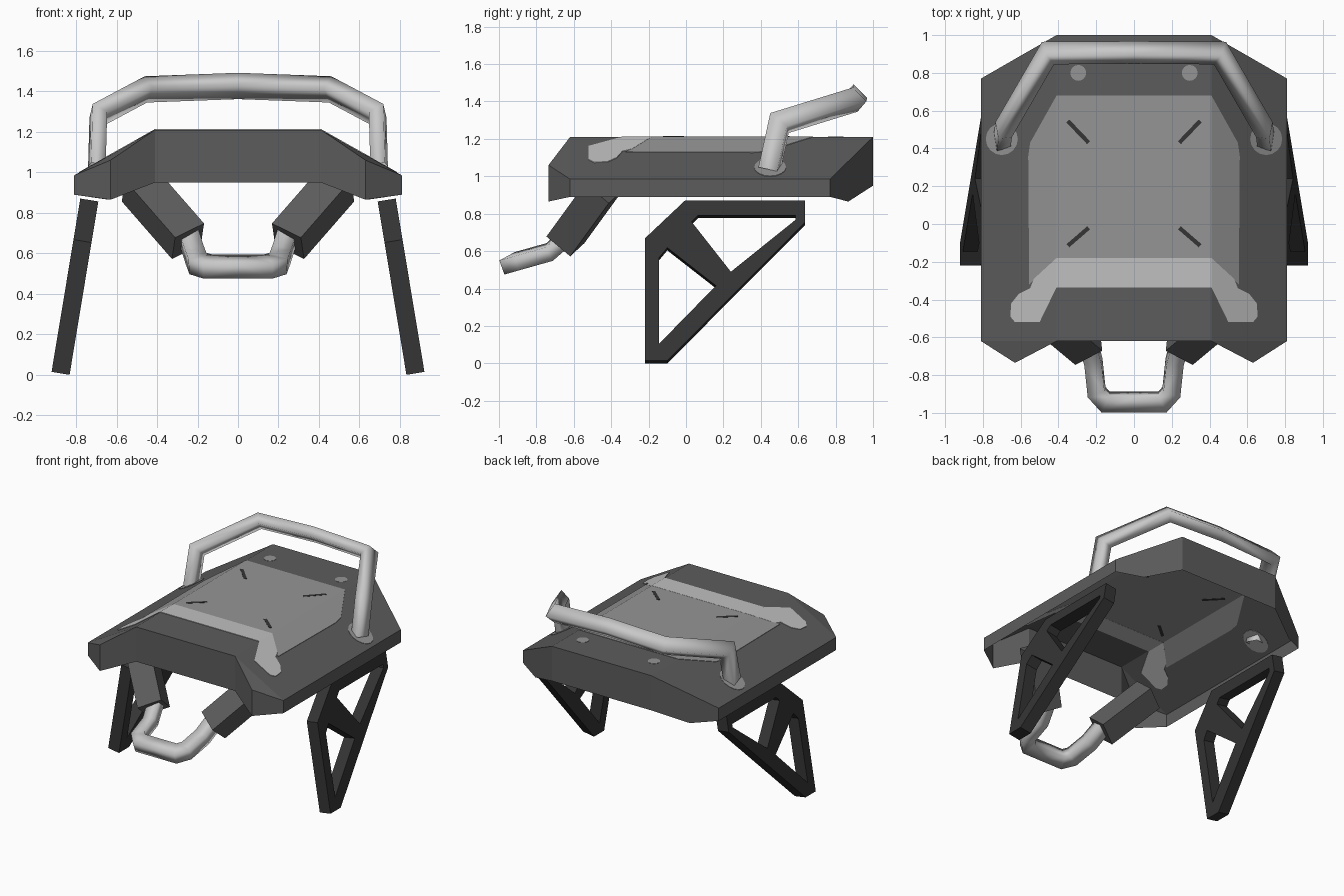
import bpy, bmesh, math
from mathutils import Vector

if "Cube" in bpy.data.objects:
    bpy.data.objects.remove(bpy.data.objects["Cube"])


def mat(name, v):
    m = bpy.data.materials.new(name)
    m.diffuse_color = (v, v, v, 1)
    m.use_nodes = True
    m.node_tree.nodes["Principled BSDF"].inputs["Base Color"].default_value = m.diffuse_color
    return m


HULL = mat("dark grey", 0.108)
PANEL = mat("mid grey", 0.30)
STRIPE = mat("light grey", 0.53)
TUBE = mat("pale metal", 0.58)
LEG = mat("near black", 0.035)


def finish(name, bm, material):
    bmesh.ops.recalc_face_normals(bm, faces=bm.faces)
    me = bpy.data.meshes.new(name)
    bm.to_mesh(me)
    bm.free()
    me.materials.append(material)
    ob = bpy.data.objects.new(name, me)
    bpy.context.collection.objects.link(ob)
    return ob


def mirrored(pts, s):
    return [(p[0] * s, *p[1:]) for p in pts]


# Main deck: open shell, half outline columns (x, y, top z, rim z), mirrored
back_in, back_mid, back_out = (.41, 1, 1.21, .95), (.64, .868, 1.081, .865), (.81, .77, .985, .89)
front_in, front_mid, front_out = (.41, -.62, 1.21, .95), (.63, -.735, 1.06, .865), (.81, -.62, .985, .89)
back_c, front_c = (0, 1, 1.21, .95), (0, -.62, 1.21, .95)
loop = [back_c, back_in, back_mid, back_out, front_out, front_mid, front_in, front_c]
T = lambda c: (c[0], c[1], c[2])
B = lambda c: (c[0], c[1], c[3])
faces = [[T(c) for c in (back_c, back_in, front_in, front_c)],
         [T(c) for c in (back_in, back_mid, back_out, front_out, front_in)],
         [T(c) for c in (front_in, front_out, front_mid)]]
for a, b in zip(loop, loop[1:]):
    faces.append([T(a), T(b), B(b), B(a)])
bm = bmesh.new()
for s in (1, -1):
    for f in faces:
        bm.faces.new([bm.verts.new(p) for p in mirrored(f, s)])
bmesh.ops.remove_doubles(bm, verts=bm.verts, dist=1e-4)
finish("deck", bm, HULL)


# Painted plates, showing on both sides of the deck sheet
def top_z(x):
    return 1.21 - .5625 * max(0, abs(x) - .41)


def plates(name, polys, material, half=.003):
    bm = bmesh.new()
    for s in (1, -1):
        for poly in polys:
            pts = mirrored(poly, s)
            a = [bm.verts.new((x, y, top_z(x) - half)) for x, y in pts]
            b = [bm.verts.new((x, y, top_z(x) + half)) for x, y in pts]
            bm.faces.new(a)
            bm.faces.new(b)
            for i in range(len(a)):
                j = (i + 1) % len(a)
                bm.faces.new((a[i], a[j], b[j], b[i]))
    return finish(name, bm, material)


def disc(cx, cy, r, n=16):
    return [(cx + r * math.cos(k * math.tau / n), cy + r * math.sin(k * math.tau / n)) for k in range(n)]


def slash(x0, y0, x1, y1, w=.011):
    d = Vector((x1 - x0, y1 - y0)).normalized() * w
    return [(x0 - d.y, y0 + d.x), (x1 - d.y, y1 + d.x), (x1 + d.y, y1 - d.x), (x0 + d.y, y0 - d.x)]


plates("deck_panel", [[(0, .68), (.41, .68), (.41, -.18), (0, -.18)],
                      [(.41, .68), (.55, .43), (.56, .36), (.555, -.32), (.41, -.18)]], PANEL)
plates("deck_stripe", [[(0, -.18), (.41, -.18), (.41, -.335), (0, -.335)],
                       [(.41, -.18), (.53, -.29), (.55, -.34), (.61, -.37), (.65, -.42),
                        (.655, -.49), (.63, -.52), (.5, -.52), (.41, -.335)]], STRIPE, .004)
plates("bar_sockets", [disc(.70, .45, .085)], PANEL)
plates("deck_dots", [disc(.295, .80, .042)], PANEL, .002)
plates("deck_slots", [slash(.35, .545, .24, .43), slash(.35, -.115, .24, -.02)], LEG, .0045)


# Smooth four-sided bent tubes: section (y, z offsets) swept outwards from the middle
def tube(name, half, section):
    pts = [Vector(p) for p in half]
    bm = bmesh.new()
    for s in (1, -1):
        ring = [pts[0] + Vector((0, y, z)) for y, z in section]
        prev = [bm.verts.new(mirrored([p], s)[0]) for p in ring]
        for i in range(1, len(pts)):
            d = (pts[i] - pts[i - 1]).normalized()
            nxt = (pts[i + 1] - pts[i]).normalized() if i + 1 < len(pts) else d
            normal = (d + nxt).normalized()
            ring = [p + d * ((pts[i] - p).dot(normal) / d.dot(normal)) for p in ring]
            cur = [bm.verts.new(mirrored([p], s)[0]) for p in ring]
            for k in range(4):
                j = (k + 1) % 4
                bm.faces.new((prev[k], prev[j], cur[j], cur[k]))
            prev = cur
    bmesh.ops.remove_doubles(bm, verts=bm.verts, dist=1e-4)
    for f in bm.faces:
        f.smooth = True
    return finish(name, bm, TUBE)


tube("rear_bar", [(0, .908, 1.427), (.455, .905, 1.41), (.69, .50, 1.285), (.697, .445, 1.035)],
     [(-.012, .065), (.06, -.008), (.012, -.065), (-.06, .008)])
tube("front_handle", [(0, -.943, .535), (.15, -.943, .535), (.198, -.89, .55), (.215, -.73, .595), (.245, -.62, .69)],
     [(-.055, .015), (-.028, -.06), (.055, -.015), (.028, .06)])

# Square arms holding the front handle
for s, side in ((1, "right"), (-1, "left")):
    d = Vector((.24, .20, .275)).normalized()
    u = Vector((.145, -.08, -.075))
    u = (u - d * u.dot(d)).normalized()
    v = d.cross(u)
    c = Vector((.247, -.645, .66))
    bm = bmesh.new()
    rings = []
    for t in (0, .43):
        rings.append([bm.verts.new(mirrored([c + d * t + u * a * .088 + v * b * .083], s)[0])
                      for a, b in ((1, 1), (-1, 1), (-1, -1), (1, -1))])
        bm.faces.new(rings[-1])
    for k in range(4):
        j = (k + 1) % 4
        bm.faces.new((rings[0][k], rings[0][j], rings[1][j], rings[1][k]))
    finish(side + "_handle_arm", bm, HULL)

# Side legs: triangular frames with two openings, tilted outwards
outline = [(-.22, 0), (-.10, 0), (.635, .745), (.635, .865), (-.005, .865), (-.22, .66)]
hole_a = [(.03, .75), (.065, .785), (.585, .785), (.585, .76), (.24, .48)]
hole_b = [(-.145, .09), (-.145, .555), (-.10, .61), (.16, .405)]
for s, side in ((1, "right"), (-1, "left")):
    bm = bmesh.new()
    for shape in (outline, hole_a, hole_b):
        vs = [bm.verts.new((s * (.832 - .164 * p), y, p * .99)) for y, p in shape]
        for k in range(len(vs)):
            bm.edges.new((vs[k], vs[(k + 1) % len(vs)]))
    bmesh.ops.triangle_fill(bm, use_beauty=True, use_dissolve=False, edges=bm.edges[:])
    ext = bmesh.ops.extrude_face_region(bm, geom=bm.faces[:], use_keep_orig=True)
    moved = [g for g in ext["geom"] if isinstance(g, bmesh.types.BMVert)]
    bmesh.ops.translate(bm, verts=moved, vec=(s * .089, 0, .0145))
    finish(side + "_leg", bm, LEG)
